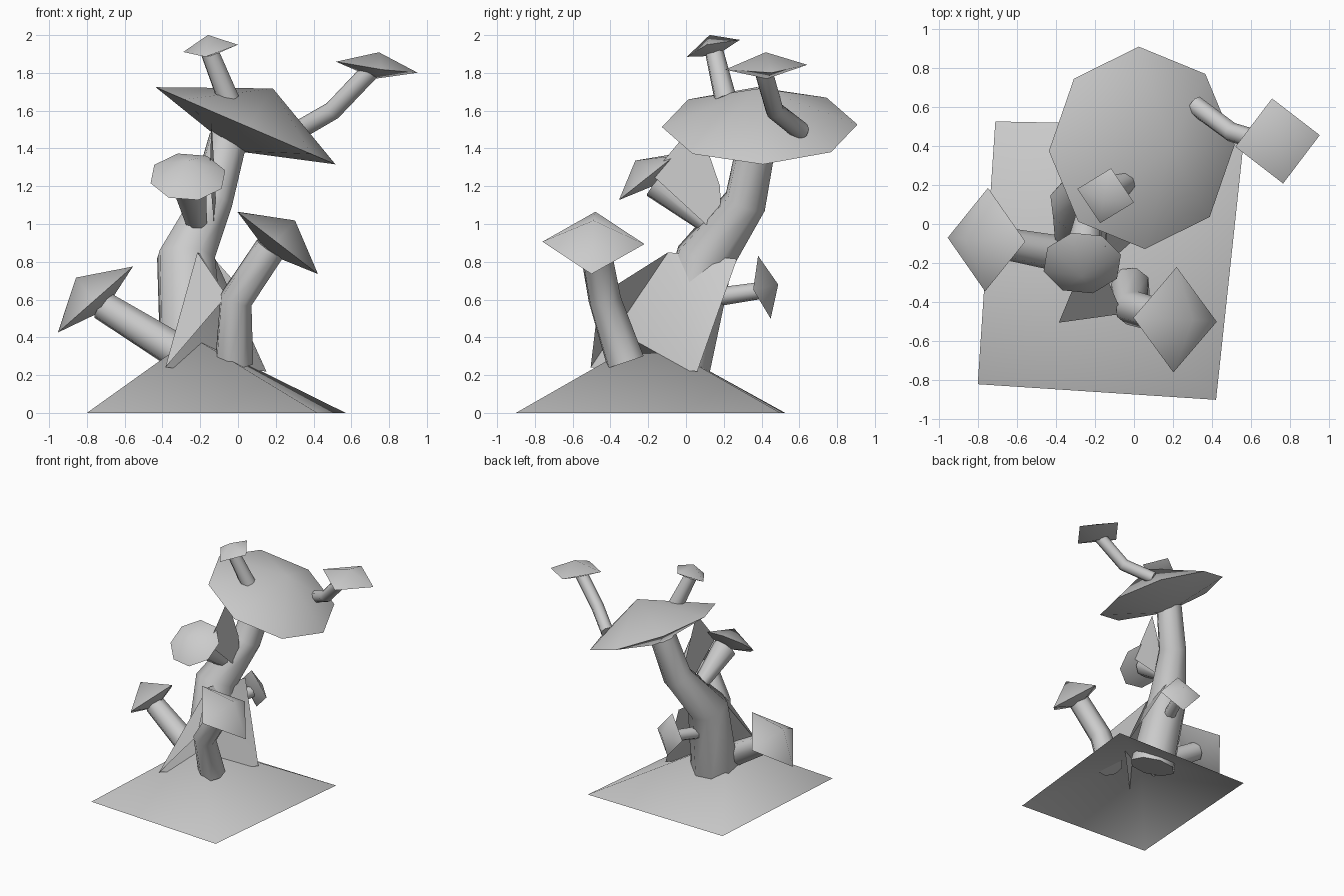
import bpy, bmesh, math
from mathutils import Vector

cube = bpy.data.objects.get("Cube")
if cube:
    bpy.data.objects.remove(cube, do_unlink=True)

gray = bpy.data.materials.new("plain_gray")
gray.use_nodes = True
color = (0.6, 0.6, 0.6, 1)
gray.diffuse_color = color
gray.node_tree.nodes["Principled BSDF"].inputs["Base Color"].default_value = color


def finish(name, bm, closed=True):
    if closed:
        bmesh.ops.recalc_face_normals(bm, faces=bm.faces)
    mesh = bpy.data.meshes.new(name)
    bm.to_mesh(mesh)
    bm.free()
    mesh.materials.append(gray)
    obj = bpy.data.objects.new(name, mesh)
    bpy.context.collection.objects.link(obj)
    bpy.ops.object.select_all(action='DESELECT')
    obj.select_set(True)
    bpy.context.view_layer.objects.active = obj
    bpy.ops.object.shade_smooth_by_angle(angle=math.radians(60))


def cap(name, center, normal, toward, radius, height, sides=4, lean=(0, 0, 0)):
    """Faceted cap: a cone above the rim and a shallower one below it."""
    c, n = Vector(center), Vector(normal).normalized()
    u = Vector(toward)
    u = (u - n * u.dot(n)).normalized()
    v = n.cross(u)
    bm = bmesh.new()
    rim = []
    for i in range(sides):
        a = math.tau * i / sides
        rim.append(bm.verts.new(c + (u * math.cos(a) + v * math.sin(a)) * radius))
    top = bm.verts.new(c + n * height + Vector(lean))
    low = bm.verts.new(c - n * radius * 0.28)
    for a, b in zip(rim, rim[1:] + rim[:1]):
        bm.faces.new((a, b, top))
        bm.faces.new((b, a, low))
    finish(name, bm)


def stem(name, path, radii, sides=8):
    """Round tube along a bent path."""
    pts = [Vector(p) for p in path]
    bm = bmesh.new()
    rings = []
    for i, p in enumerate(pts):
        t = (pts[min(i + 1, len(pts) - 1)] - pts[max(i - 1, 0)]).normalized()
        u = t.cross(Vector((0.3, 1, 0.1))).normalized()
        v = t.cross(u)
        rings.append([bm.verts.new(p + (u * math.cos(math.tau * k / sides)
                                        + v * math.sin(math.tau * k / sides)) * radii[i])
                      for k in range(sides)])
    for r, s in zip(rings, rings[1:]):
        for k in range(sides):
            j = (k + 1) % sides
            bm.faces.new((r[k], r[j], s[j], s[k]))
    bm.faces.new(rings[0])
    bm.faces.new(rings[-1])
    finish(name, bm)


def shard(name, points, faces):
    """Thin folded sheet."""
    bm = bmesh.new()
    vs = [bm.verts.new(p) for p in points]
    for f in faces:
        bm.faces.new([vs[i] for i in f])
    finish(name, bm, closed=False)


# Ground mound, open underneath
shard("ground_mound",
      [(-.8, -.82, 0), (.42, -.9, 0), (.57, .5, 0), (-.71, .525, 0), (-.24, -.2, .4)],
      [(0, 1, 4), (1, 2, 4), (2, 3, 4), (3, 0, 4)])

# Trunk with the big cap
stem("trunk", [(-.235, -.05, .23), (-.275, .1, .82), (-.14, .315, 1.12), (-.05, .38, 1.46)],
     [.185, .16, .115, .105])
cap("big_cap", (.04, .39, 1.52), (.395, 0, .92), (1, .03, 0), .518, .215, 8, (.06, 0, 0))

# Twin caps sprouting from the big cap
stem("top_stem", [(-.05, .21, 1.66), (-.15, .15, 1.91)], [.06, .05])
cap("top_cap", (-.145, .145, 1.93), (-.2, -.28, 1), (-1, .2, 0), .15, .075)
stem("branch_stem", [(.31, .61, 1.49), (.5, .47, 1.6), (.7, .41, 1.81)], [.05, .05, .05])
cap("branch_cap", (.735, .425, 1.83), (.14, -.04, .99), (1, .13, 0), .22, .08)

# Front mushroom
stem("front_stem", [(-.02, -.32, .27), (-.01, -.43, .6), (.17, -.48, .87)], [.105, .09, .085])
cap("front_cap", (.21, -.49, .9), (.61, 0, .79), (1, -.05, -.8), .27, .15)

# Side mushroom
stem("side_stem", [(-.33, -.16, .33), (-.72, -.09, .57)], [.095, .08])
cap("side_cap", (-.755, -.08, .6), (-.66, 0, .75), (-1, .05, -.9), .265, .155)

# Small rear mushroom
stem("rear_stem", [(-.24, .14, .61), (-.14, .41, .65)], [.05, .045])
cap("rear_cap", (-.14, .415, .665), (.35, .9, .18), (0, -.2, 1), .17, .08)

# Upper front mushroom, its stem narrowing toward the trunk
stem("upper_stem", [(-.21, .17, .96), (-.26, -.15, 1.22)], [.05, .095])
cap("upper_cap", (-.265, -.2, 1.25), (0, -.62, .78), (1, .35, 0), .205, .11, 8)

# Folded sheets beside the trunk
shard("lower_sheet",
      [(-.215, -.095, .85), (-.06, -.46, .62), (-.385, -.505, .24),
       (.15, .06, .22), (-.12, .27, .815)],
      [(0, 2, 1), (0, 2, 3), (0, 3, 4)])
shard("upper_sheet",
      [(-.14, .06, 1.55), (-.15, -.18, 1.26), (-.12, .19, .92), (-.12, .18, 1.2)],
      [(0, 1, 2), (0, 2, 3)])
